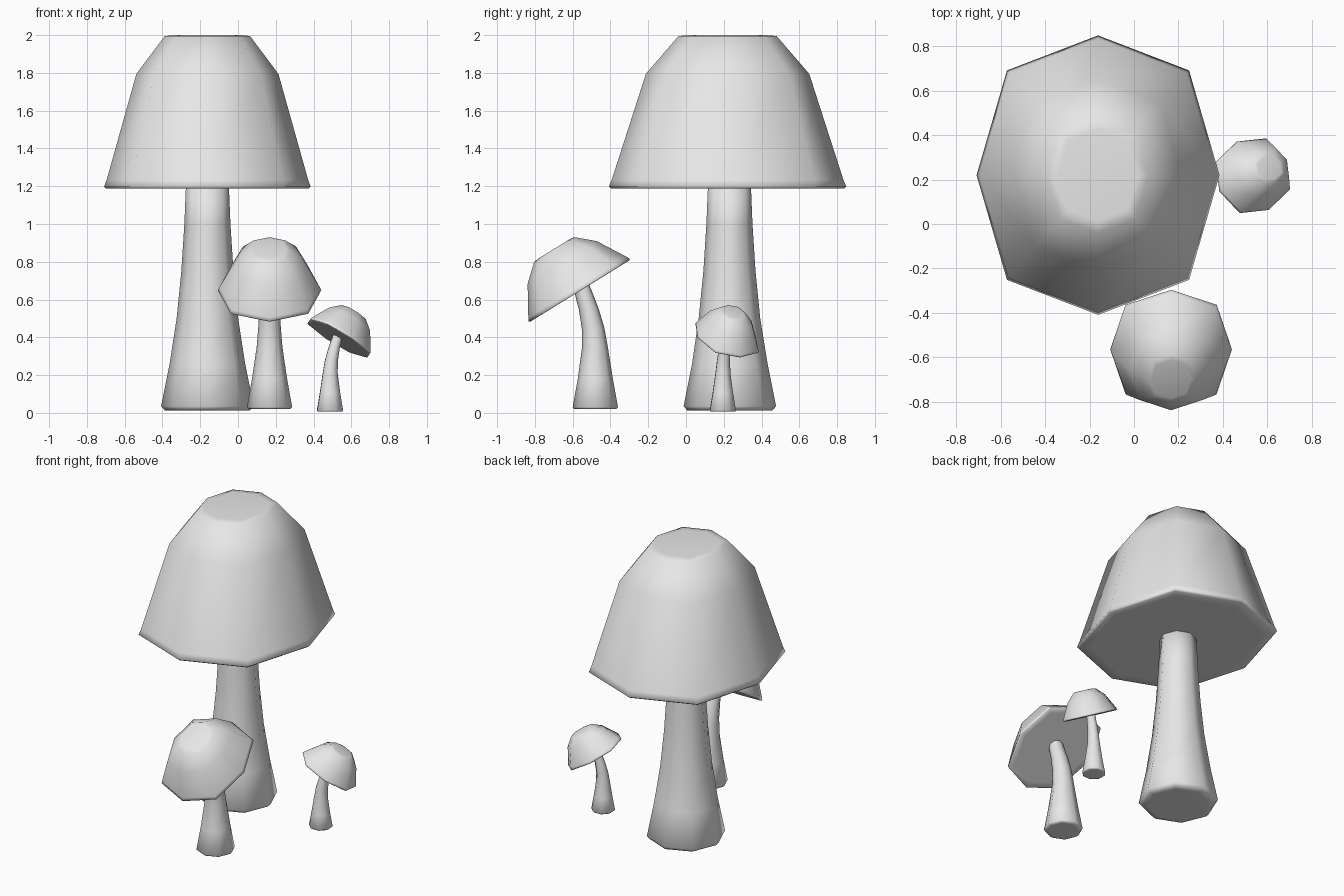
import bpy
import bmesh
from math import cos, sin, pi, radians
from mathutils import Matrix

if "Cube" in bpy.data.objects:
    bpy.data.objects.remove(bpy.data.objects["Cube"], do_unlink=True)

SIDES = 8

grey = bpy.data.materials.new("plain_grey")
grey.use_nodes = True
grey.diffuse_color = (0.8, 0.8, 0.8, 1)
grey.node_tree.nodes["Principled BSDF"].inputs["Base Color"].default_value = (0.8, 0.8, 0.8, 1)


def loft(name, rings, matrix, aspect=1.0, corner=1.0):
    """Skin eight-sided rings of (radius, height, y shift), bottom to top."""
    bm = bmesh.new()
    loops = []
    for radius, height, shift in rings:
        loop = []
        for i in range(SIDES):
            a = 2 * pi * i / SIDES
            r = radius * (corner if i % 2 else 1.0)
            loop.append(bm.verts.new((r * cos(a), r * aspect * sin(a) + shift, height)))
        loops.append(loop)
    for low, high in zip(loops, loops[1:]):
        for i in range(SIDES):
            j = (i + 1) % SIDES
            bm.faces.new((low[i], low[j], high[j], high[i]))
    bm.faces.new(loops[0][::-1])
    bm.faces.new(loops[-1])
    bmesh.ops.transform(bm, matrix=matrix, verts=bm.verts)
    for face in bm.faces:
        face.smooth = True
    mesh = bpy.data.meshes.new(name)
    bm.to_mesh(mesh)
    bm.free()
    mesh.materials.append(grey)
    obj = bpy.data.objects.new(name, mesh)
    bpy.context.collection.objects.link(obj)
    return obj


def cap(name, rings, matrix):
    return loft(name, [(r, h, 0) for r, h in rings], matrix, aspect=1.15, corner=1.06)


# Large upright mushroom
place = Matrix.Translation((-0.162, 0.22, 0))
loft("large_stem", [
    (0.19, 0.012, 0.012), (0.225, 0.013, 0.012), (0.245, 0.035, 0.012), (0.20, 0.26, 0.012),
    (0.163, 0.5, 0.01), (0.138, 0.75, 0.01), (0.122, 1.0, 0.01), (0.113, 1.22, 0.01),
], place)
cap("large_cap", [
    (0.47, 1.187, ), (0.535, 1.187), (0.547, 1.197), (0.533, 1.235),
    (0.376, 1.795), (0.226, 1.995), (0.18, 2.0),
], place)


# Small leaning mushroom, used twice at different sizes
def leaning_mushroom(prefix, matrix):
    loft(prefix + "_stem", [
        (0.09, 0.02, 0), (0.11, 0.02, 0), (0.12, 0.03, 0), (0.093, 0.18, 0),
        (0.068, 0.35, -0.002), (0.06, 0.45, -0.012), (0.053, 0.55, -0.035),
        (0.047, 0.65, -0.067), (0.04, 0.72, -0.092),
    ], matrix)
    tilt = Matrix.Translation((0, -0.082, 0.645)) @ Matrix.Rotation(radians(31.7), 4, "X")
    cap(prefix + "_cap", [
        (0.235, 0), (0.268, 0), (0.274, 0.005), (0.266, 0.024),
        (0.187, 0.178), (0.11, 0.257), (0.088, 0.262),
    ], matrix @ tilt)


leaning_mushroom("medium", Matrix.Translation((0.167, -0.48, 0)))
leaning_mushroom("small", Matrix.Translation((0.487, 0.195, -0.006))
                 @ Matrix.Rotation(radians(115), 4, "Z") @ Matrix.Scale(0.62, 4))
